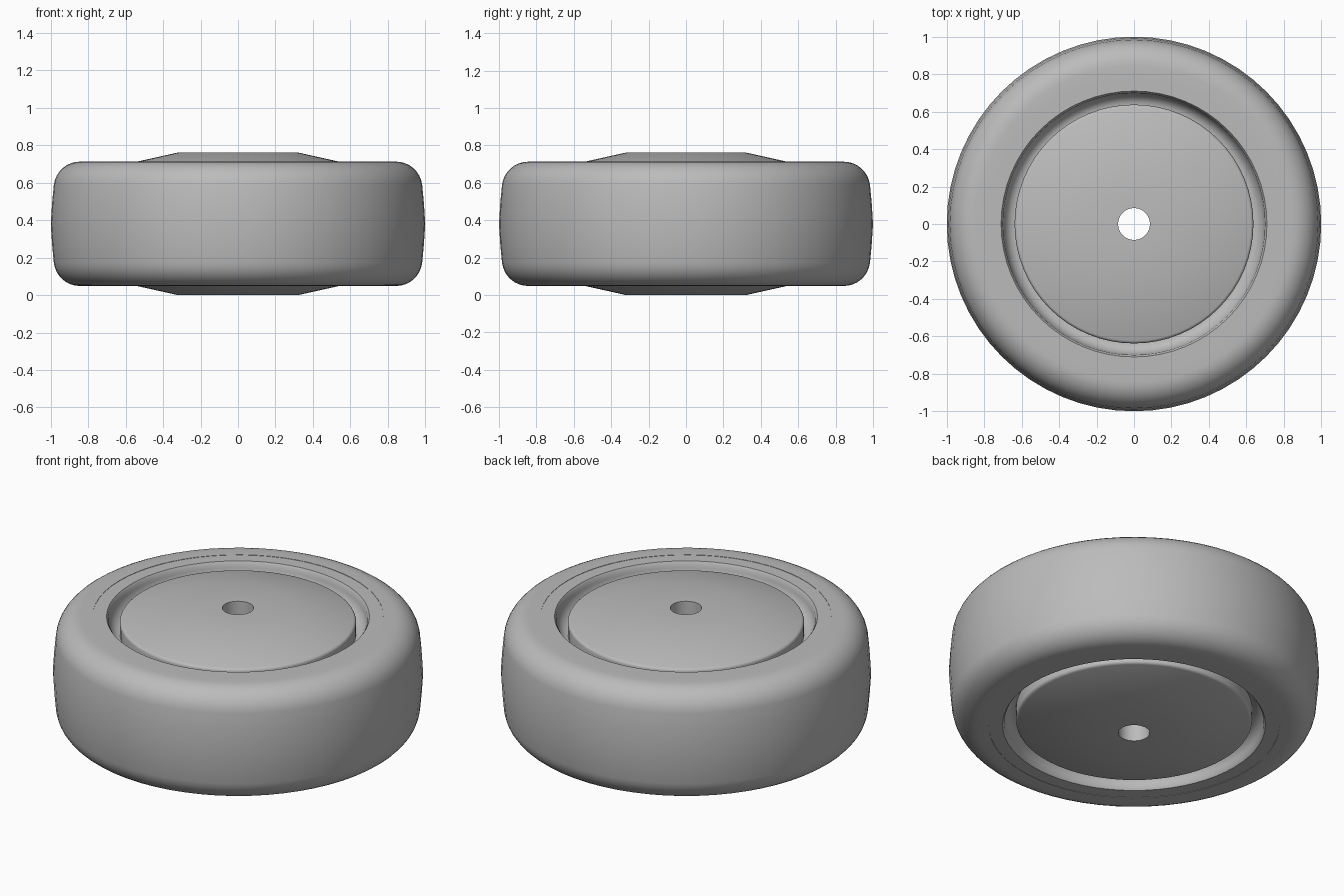
import bpy, bmesh
from math import sin, cos, pi, radians

cube = bpy.data.objects.get("Cube")
if cube:
    bpy.data.objects.remove(cube)

MID = 0.381      # height of the symmetry plane
SEGMENTS = 64

grey = bpy.data.materials.new("plain grey")
grey.use_nodes = True
grey.diffuse_color = (0.5, 0.5, 0.5, 1)
grey.node_tree.nodes["Principled BSDF"].inputs["Base Color"].default_value = (0.5, 0.5, 0.5, 1)


def arc(cx, cz, rx, rz, start, end, steps):
    """Points (radius, height) on an elliptical arc, angles in degrees."""
    angles = [radians(start + (end - start) * i / steps) for i in range(steps + 1)]
    return [(cx + rx * cos(a), cz + rz * sin(a)) for a in angles]


def lathe(name, upper):
    """Spin a closed ring whose section is the upper outline plus its mirror."""
    section = upper + [(r, -h) for r, h in reversed(upper) if h > 1e-6]
    bm = bmesh.new()
    rings = []
    for i in range(SEGMENTS):
        a = 2 * pi * i / SEGMENTS
        rings.append([bm.verts.new((r * cos(a), r * sin(a), MID + h)) for r, h in section])
    n = len(section)
    for i, ring in enumerate(rings):
        following = rings[(i + 1) % SEGMENTS]
        for j in range(n):
            k = (j + 1) % n
            bm.faces.new((ring[j], ring[k], following[k], following[j]))
    bmesh.ops.recalc_face_normals(bm, faces=bm.faces)
    mesh = bpy.data.meshes.new(name)
    bm.to_mesh(mesh)
    bm.free()
    mesh.materials.append(grey)
    obj = bpy.data.objects.new(name, mesh)
    bpy.context.collection.objects.link(obj)
    bpy.ops.object.select_all(action="DESELECT")
    obj.select_set(True)
    bpy.context.view_layer.objects.active = obj
    bpy.ops.object.shade_smooth_by_angle(angle=radians(35))
    return obj


# Tyre: flat sidewall, round shoulder, slightly crowned tread
shoulder = arc(0.845, 0.19, 0.14, 0.142, 90, 8, 8)
lathe("tyre", [(0.785, 0.332)] + shoulder + [(0.993, 0.11), (1.0, 0.0)])

# Rim: side band with a concave wall sinking towards the hub
wall = arc(0.635, 0.315, 0.065, 0.085, -90, 0, 6)
lathe("rim", [(0.6, 0.23)] + wall + [(0.71, 0.33), (0.785, 0.33)])

# Hub: bored disc with a flat centre, shallow cone and rounded edge
edge = arc(0.62, 0.296, 0.018, 0.018, 80, 0, 4)
lathe("hub", [(0.085, 0.381), (0.32, 0.381)] + edge + [(0.638, 0.22)])
